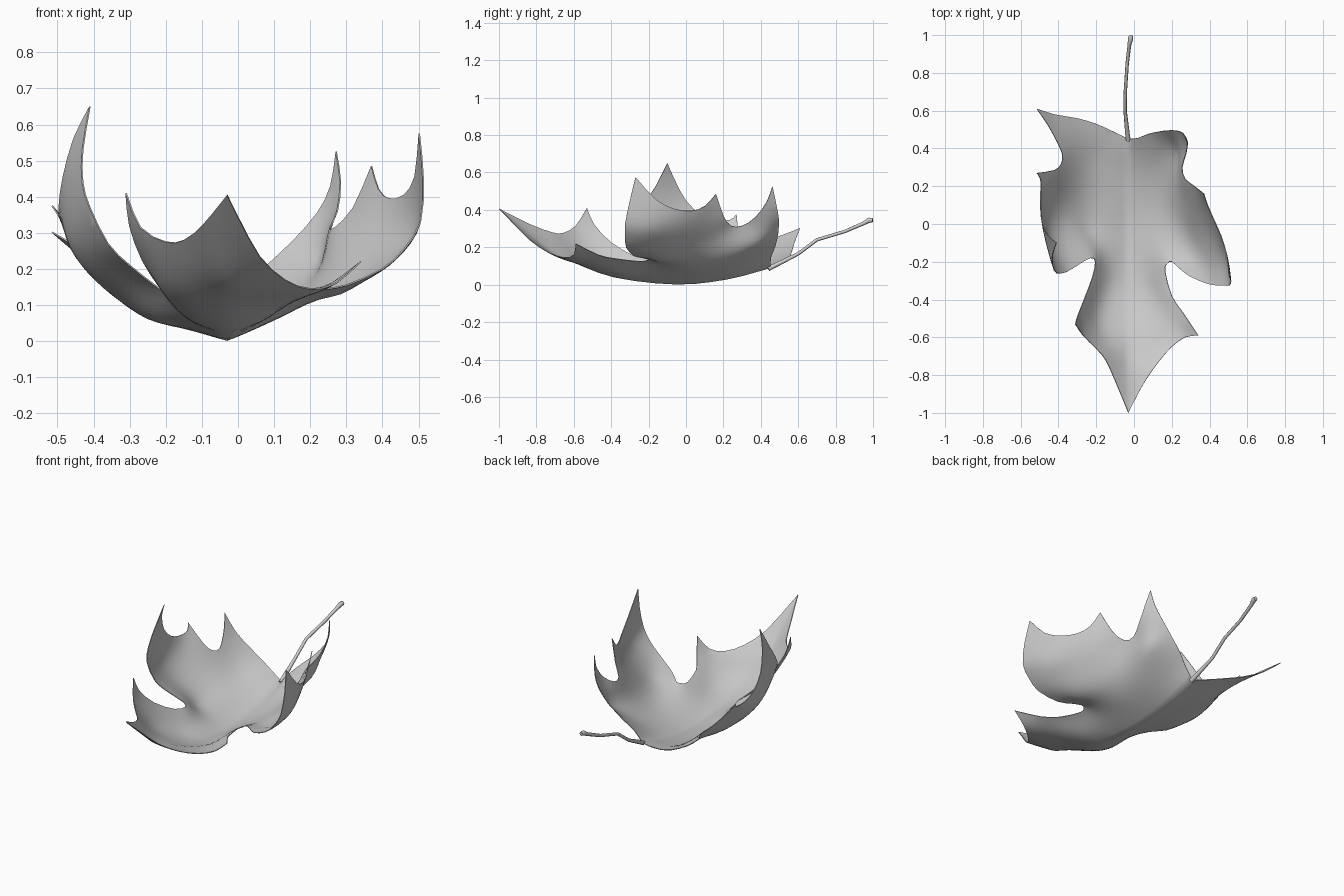
import bpy, bmesh, math
from mathutils import Vector
from mathutils.geometry import delaunay_2d_cdt

if "Cube" in bpy.data.objects:
    bpy.data.objects.remove(bpy.data.objects["Cube"])

X0 = -0.03  # midrib position

# midrib, base to tip (y, z)
MID = [(0.45, .09), (.22, .03), (-.05, .003), (-.38, .04), (-.6, .12), (-.72, .17), (-.85, .275), (-1, .405)]

# leaf margin from base to tip, one run per lobe tip
RIGHT = [
    [(X0, .45, .09), (.02, .455, .15), (.07, .475, .2), (.15, .492, .275), (.22, .495, .355), (.257, .482, .43), (.272, .462, .525)],
    [(.272, .462, .525), (.284, .43, .44), (.275, .37, .36), (.255, .3, .315), (.27, .24, .315), (.32, .2, .37), (.37, .16, .485)],
    [(.37, .16, .485), (.39, .1, .42), (.42, .03, .395), (.46, -.06, .405), (.49, -.16, .455), (.502, -.27, .575)],
    [(.502, -.27, .575), (.513, -.3, .45), (.505, -.325, .33), (.46, -.325, .255), (.4, -.32, .2), (.3, -.28, .155),
     (.24, -.235, .145), (.2, -.2, .135), (.175, -.21, .13), (.165, -.25, .125), (.2, -.38, .14), (.26, -.47, .16), (.34, -.59, .22)],
    [(.34, -.59, .22), (.27, -.6, .16), (.2, -.65, .145), (.13, -.73, .17), (.06, -.83, .235), (0, -.94, .345), (X0, -1, .405)],
]
LEFT = [
    [(X0, .45, .09), (-.1, .485, .1), (-.2, .53, .125), (-.3, .56, .16), (-.42, .58, .225), (-.515, .61, .302)],
    [(-.515, .61, .302), (-.46, .53, .27), (-.41, .44, .24), (-.38, .37, .22), (-.385, .32, .225), (-.42, .285, .265), (-.515, .27, .375)],
    [(-.515, .27, .375), (-.495, .235, .345), (-.495, .16, .345), (-.495, .08, .375), (-.485, 0, .45), (-.455, -.06, .56), (-.41, -.1, .65)],
    [(-.41, -.1, .65), (-.43, -.16, .53), (-.43, -.22, .44), (-.41, -.26, .37), (-.36, -.255, .27), (-.3, -.22, .21),
     (-.23, -.18, .155), (-.205, -.2, .14), (-.22, -.28, .155), (-.265, -.4, .225), (-.3, -.49, .32), (-.31, -.53, .41)],
    [(-.31, -.53, .41), (-.27, -.59, .315), (-.2, -.66, .275), (-.15, -.72, .28), (-.1, -.83, .32), (-.05, -.95, .38), (X0, -1, .405)],
]
# bulge points inside each half
RIGHT_IN = [(.12, .3, .125), (.14, .05, .08), (.3, .03, .205), (.27, -.15, .128), (.4, -.15, .22), (.49, -.2, .31),
            (.22, .4, .23), (.07, -.35, .06), (.13, -.55, .115)]
LEFT_IN = [(-.2, .35, .085), (-.3, .25, .125), (-.15, .05, .038), (-.24, -.03, .065), (-.38, 0, .16), (-.465, -.02, .27),
           (-.12, -.35, .055), (-.18, -.52, .14)]


def catmull(pts, n=2):
    pts = [Vector(p) for p in pts]
    ext = [2 * pts[0] - pts[1]] + pts + [2 * pts[-1] - pts[-2]]
    out = []
    for i in range(len(pts) - 1):
        a, b, c, d = ext[i:i + 4]
        for k in range(n):
            t = k / n
            out.append(.5 * (2 * b + (c - a) * t + (2 * a - 5 * b + 4 * c - d) * t * t
                             + (3 * b - a - 3 * c + d) * t ** 3))
    return out + [pts[-1]]


midrib = catmull([(X0, y, z) for y, z in MID], 3)


def mid_z(y):
    for a, b in zip(midrib, midrib[1:]):
        if b.y <= y <= a.y:
            return a.z + (b.z - a.z) * (a.y - y) / (a.y - b.y)
    return midrib[0].z if y > 0 else midrib[-1].z


def flat(p, s):
    """Unrolled position of a point on the curled blade."""
    return Vector((s * (abs(p.x - X0) + max(0, p.z - mid_z(p.y))), p.y))


def kernel(a, b):
    r2 = (a - b).length_squared
    return .5 * r2 * math.log(r2) if r2 > 1e-12 else 0


def fit(centres, values):
    """Thin plate interpolation from flat to curled positions."""
    n = len(centres)
    N = n + 3
    M = []
    for i, c in enumerate(centres):
        M.append([kernel(c, d) for d in centres] + [1, c.x, c.y] + list(values[i]))
        M[-1][i] += 1e-5
    M += [[f(c) for c in centres] + [0.0] * 6
          for f in (lambda c: 1.0, lambda c: c.x, lambda c: c.y)]
    for i in range(N):
        k = max(range(i, N), key=lambda r: abs(M[r][i]))
        M[i], M[k] = M[k], M[i]
        row = M[i]
        for r in range(i + 1, N):
            f = M[r][i] / row[i]
            if f:
                M[r] = M[r][:i] + [x - f * y for x, y in zip(M[r][i:], row[i:])]
    W = [None] * N
    for i in reversed(range(N)):
        W[i] = Vector(M[i][N:])
        for j in range(i + 1, N):
            W[i] -= M[i][j] * W[j]
        W[i] /= M[i][i]

    def ev(q):
        v = W[n] + W[n + 1] * q.x + W[n + 2] * q.y
        for c, w in zip(centres, W):
            v = v + kernel(q, c) * w
        return v
    return ev


def add_half(bm, runs, inner, s):
    edge = []
    for run in runs:
        edge += catmull(run)[:-1]
    rim = edge + midrib[:0:-1]
    rim_flat = [flat(p, s) for p in rim]
    for i in list(range(len(edge), len(rim))) + [0]:
        rim_flat[i].x = 0
    inner = [Vector(p) for p in inner]
    ev = fit(rim_flat + [flat(p, s) for p in inner], rim + inner)
    step = .04
    grid = [Vector((s * i * step, -1 + (j + .5 * (i % 2)) * step)) for i in range(1, 29) for j in range(42)]
    grid = [g for g in grid if min((g - r).length for r in rim_flat) > .02]
    co, _, faces, orig, _, _ = delaunay_2d_cdt(rim_flat + grid, [], [list(range(len(rim)))], 1, 1e-5)
    made = {}
    for f in faces:
        for i in f:
            if i not in made:
                src = [o for o in orig[i] if o < len(rim)]
                made[i] = bm.verts.new(rim[src[0]] if src else ev(co[i]))
        bm.faces.new([made[i] for i in f])


# leaf blade
bm = bmesh.new()
add_half(bm, RIGHT, RIGHT_IN, 1)
add_half(bm, LEFT, LEFT_IN, -1)
bmesh.ops.remove_doubles(bm, verts=bm.verts, dist=1e-4)
bmesh.ops.recalc_face_normals(bm, faces=bm.faces)
mesh = bpy.data.meshes.new("leaf_blade")
bm.to_mesh(mesh)
bm.free()
blade = bpy.data.objects.new("leaf_blade", mesh)
bpy.context.collection.objects.link(blade)
thick = blade.modifiers.new("thickness", 'SOLIDIFY')
thick.thickness = .004
thick.offset = 0
for p in mesh.polygons:
    p.use_smooth = True
crisp = blade.modifiers.new("crisp_rim", 'EDGE_SPLIT')
crisp.split_angle = math.radians(50)

# stem
cu = bpy.data.curves.new("stem", 'CURVE')
cu.dimensions = '3D'
cu.bevel_depth = .01
cu.bevel_resolution = 2
cu.use_fill_caps = True
path = [(-.03, .44, .085, 1.3), (-.035, .48, .105, 1.2), (-.047, .6, .165, .9), (-.046, .7, .24, .9),
        (-.036, .85, .285, .9), (-.024, .95, .328, 1), (-.018, .98, .345, 1.4), (-.016, .998, .345, 1.1)]
sp = cu.splines.new('POLY')
sp.points.add(len(path) - 1)
for pt, (x, y, z, r) in zip(sp.points, path):
    pt.co = (x, y, z, 1)
    pt.radius = r
stem = bpy.data.objects.new("stem", cu)
bpy.context.collection.objects.link(stem)
